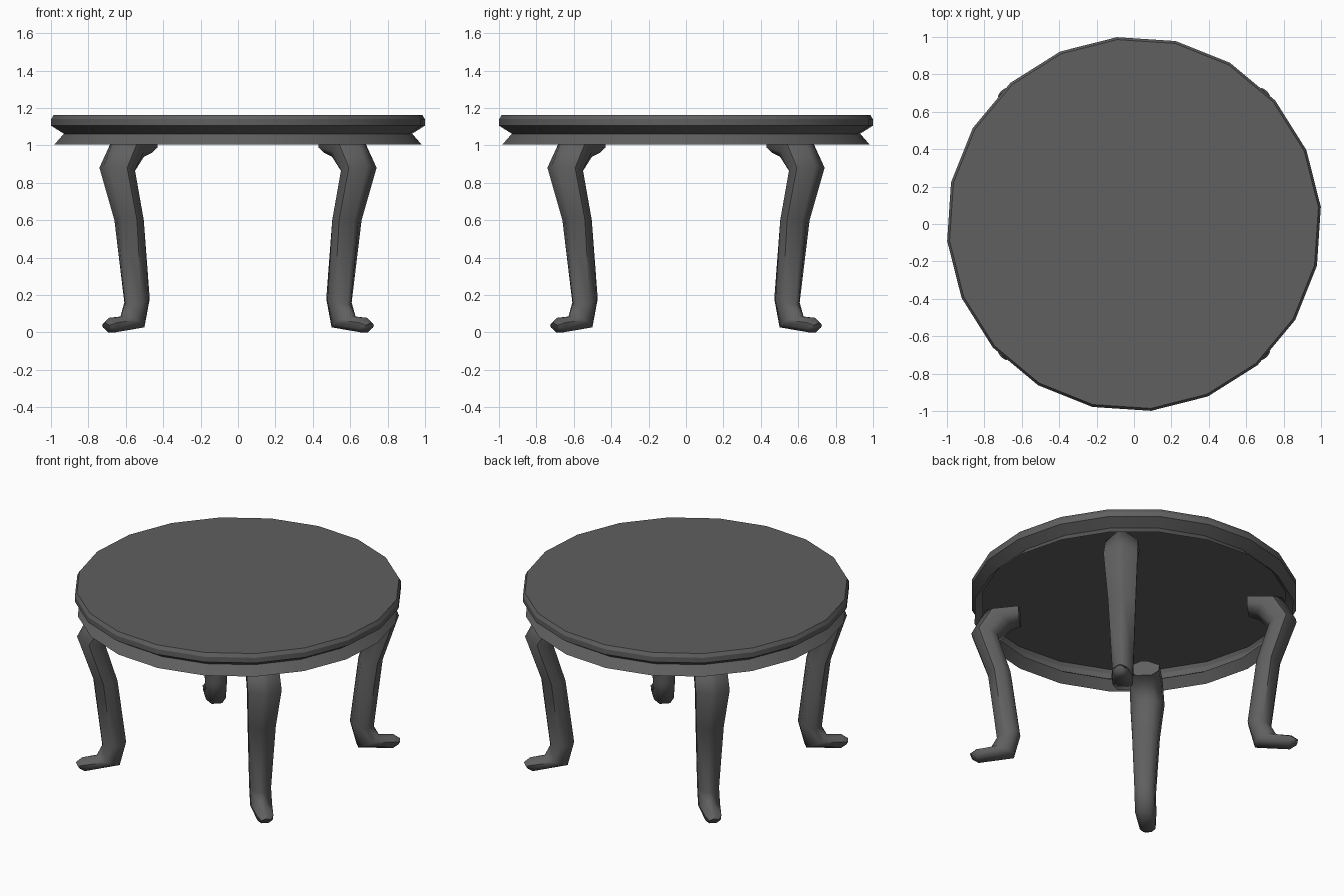
import bpy, bmesh, math
from mathutils import Vector

if "Cube" in bpy.data.objects:
    bpy.data.objects.remove(bpy.data.objects["Cube"])

SIDES = 20
TURN = math.radians(5.2)

# Dark grey finish shared by every part
dark = bpy.data.materials.new("dark_grey")
dark.diffuse_color = (0.115, 0.115, 0.115, 1)
dark.use_nodes = True
dark.node_tree.nodes["Principled BSDF"].inputs["Base Color"].default_value = dark.diffuse_color


def finish(name, bm, angle):
    me = bpy.data.meshes.new(name)
    bm.to_mesh(me)
    bm.free()
    me.materials.append(dark)
    ob = bpy.data.objects.new(name, me)
    bpy.context.collection.objects.link(ob)
    bpy.ops.object.select_all(action='DESELECT')
    ob.select_set(True)
    bpy.context.view_layer.objects.active = ob
    bpy.ops.object.shade_smooth_by_angle(angle=math.radians(angle))
    return ob


def loft(bm, rings, cap_start=True):
    """Skin a list of point rings and cap the ends."""
    loops = [[bm.verts.new(p) for p in r] for r in rings]
    for a, b in zip(loops, loops[1:]):
        for i in range(len(a)):
            j = (i + 1) % len(a)
            bm.faces.new((a[i], a[j], b[j], b[i]))
    if cap_start:
        bm.faces.new(loops[0][::-1])
    bm.faces.new(loops[-1])


# Table top: grooved shell, open underneath (radius, height)
TOP = [(0.985, 1.005), (0.935, 1.062), (1.003, 1.105), (1.003, 1.14),
       (0.99, 1.163)]
bm = bmesh.new()
loft(bm, [[(r * math.cos(TURN + math.tau * i / SIDES),
            r * math.sin(TURN + math.tau * i / SIDES), z)
           for i in range(SIDES)] for r, z in TOP], cap_start=False)
finish("table_top", bm, 20)

# Cabriole legs: outer (radius, z), inner (radius, z), half width
LEG = [((0.70, 1.06), (0.70, 0.96), 0.095),
       ((0.91, 1.05), (0.76, 0.94), 0.10),
       ((0.995, 0.89), (0.835, 0.86), 0.105),
       ((0.895, 0.60), (0.755, 0.60), 0.085),
       ((0.84, 0.15), (0.70, 0.18), 0.065),
       ((0.875, 0.085), (0.74, 0.027), 0.065),
       ((0.965, 0.078), (0.955, 0.0), 0.05),
       ((1.005, 0.05), (0.985, 0.015), 0.03)]
# Cross-section: along outer/inner axis, across width
SECTION = [(1, 0.2), (0.35, 1), (-0.45, 0.95), (-1, 0.5),
           (-1, -0.5), (-0.45, -0.95), (0.35, -1), (1, -0.2)]

for k, name in enumerate(("back_right", "back_left", "front_left", "front_right")):
    a = math.radians(45 + 90 * k)
    out = Vector((math.cos(a), math.sin(a), 0))
    side = Vector((-math.sin(a), math.cos(a), 0))
    rings = []
    for o, i, w in LEG:
        po = out * o[0] + Vector((0, 0, o[1]))
        pi = out * i[0] + Vector((0, 0, i[1]))
        mid, half = (po + pi) / 2, (po - pi) / 2
        rings.append([mid + half * u + side * (w * v) for u, v in SECTION])
    bm = bmesh.new()
    loft(bm, rings)
    bmesh.ops.recalc_face_normals(bm, faces=bm.faces)
    finish(name + "_leg", bm, 55)
